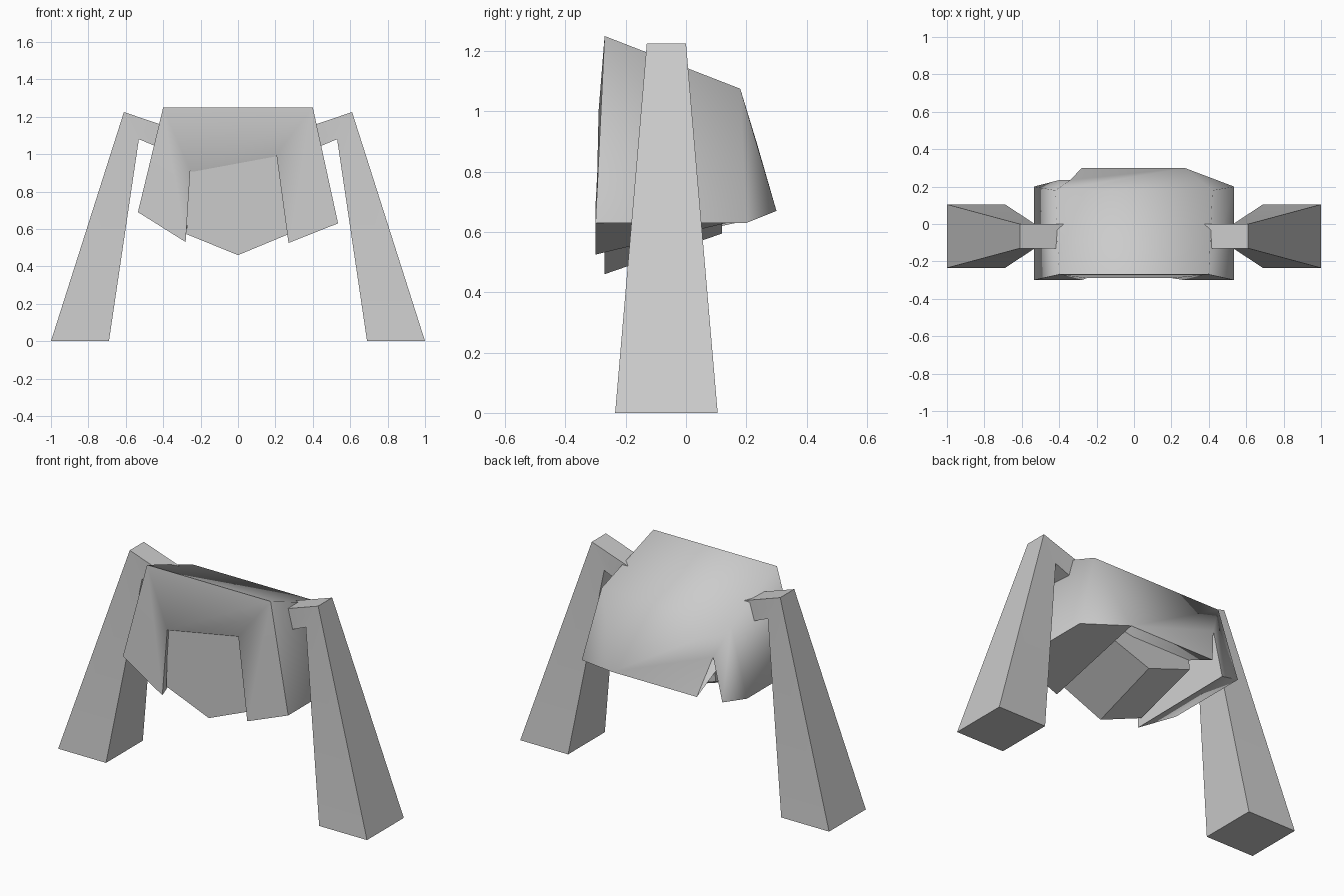
import bpy
import bmesh
from math import radians

cube = bpy.data.objects.get("Cube")
if cube:
    bpy.data.objects.remove(cube)

GREY = (0.6, 0.6, 0.6, 1)
grey = bpy.data.materials.new("plain_grey")
grey.use_nodes = True
grey.diffuse_color = GREY
grey.node_tree.nodes["Principled BSDF"].inputs["Base Color"].default_value = GREY


def make_object(name, points, faces, smooth_angle):
    """Build a closed solid from named corner points and faces that list them."""
    bm = bmesh.new()
    verts = {key: bm.verts.new(co) for key, co in points.items()}
    for face in faces:
        bm.faces.new([verts[key] for key in face])
    bmesh.ops.recalc_face_normals(bm, faces=bm.faces)
    mesh = bpy.data.meshes.new(name)
    bm.to_mesh(mesh)
    bm.free()
    mesh.materials.append(grey)
    obj = bpy.data.objects.new(name, mesh)
    bpy.context.collection.objects.link(obj)
    bpy.ops.object.select_all(action='DESELECT')
    obj.select_set(True)
    bpy.context.view_layer.objects.active = obj
    bpy.ops.object.shade_smooth_by_angle(angle=radians(smooth_angle))
    return obj


def bridge(front, back):
    """Side faces joining two matching rings of corner names."""
    n = len(front)
    return [(front[i], front[(i + 1) % n], back[(i + 1) % n], back[i]) for i in range(n)]


# Torso: wedge-shaped shell with an arch opening at the front and below
torso_points = {
    "front_top_l": (0.40, -0.27, 1.25), "front_top_r": (-0.40, -0.27, 1.25),
    "front_side_l": (0.535, -0.30, 0.63), "front_side_r": (-0.535, -0.30, 0.69),
    "front_foot_l": (0.27, -0.30, 0.525), "front_foot_r": (-0.28, -0.30, 0.53),
    "front_arch_l": (0.205, -0.29, 1.0), "front_arch_r": (-0.255, -0.29, 0.915),
    "back_top_l": (0.42, 0.18, 1.075), "back_top_r": (-0.42, 0.18, 1.075),
    "back_side_l": (0.535, 0.20, 0.63), "back_side_r": (-0.535, 0.20, 0.69),
    "back_foot_l": (0.27, 0.30, 0.67), "back_foot_r": (-0.40, 0.235, 0.645),
    "back_arch_r": (-0.34, 0.235, 0.895), "back_lip_r": (-0.28, 0.30, 0.67),
}
torso_faces = [
    # front
    ("front_top_l", "front_top_r", "front_arch_r", "front_arch_l"),
    ("front_top_l", "front_arch_l", "front_foot_l", "front_side_l"),
    ("front_top_r", "front_side_r", "front_foot_r", "front_arch_r"),
    # back
    ("back_top_l", "back_top_r", "back_arch_r", "back_lip_r", "back_foot_l"),
    ("back_top_l", "back_foot_l", "back_side_l"),
    ("back_top_r", "back_side_r", "back_foot_r", "back_arch_r"),
    # top and flanks
    ("front_top_l", "back_top_l", "back_top_r", "front_top_r"),
    ("front_top_l", "front_side_l", "back_side_l", "back_top_l"),
    ("front_top_r", "back_top_r", "back_side_r", "front_side_r"),
    # undersides
    ("front_side_l", "front_foot_l", "back_foot_l", "back_side_l"),
    ("front_side_r", "back_side_r", "back_foot_r", "front_foot_r"),
    # arch walls and ceiling
    ("front_foot_l", "front_arch_l", "back_foot_l"),
    ("front_foot_r", "back_foot_r", "back_arch_r", "front_arch_r"),
    ("front_arch_l", "front_arch_r", "back_arch_r", "back_lip_r", "back_foot_l"),
]
make_object("torso", torso_points, torso_faces, 80)

# Belly block: pentagonal prism seated in the arch, rising toward the back
block_points = {}
for end, y, tip, corner, top in (("front", -0.27, 0.46, 0.572, 1.05),
                                 ("back", 0.12, 0.595, 0.69, 0.98)):
    outline = ((0, tip), (0.27, corner), (0.23, top), (-0.26, top), (-0.275, corner))
    for i, (x, z) in enumerate(outline):
        block_points[end, i] = (x, y, z)
block_front = [("front", i) for i in range(5)]
block_back = [("back", i) for i in range(5)]
make_object("belly_block", block_points,
            [block_front, block_back] + bridge(block_front, block_back), 30)

# Arms: bent bar, thin at the shoulder and flaring to a broad square foot
# each corner of the outline is x, z and the y range there
SLIM = (-0.13, 0.0)
WIDE = (-0.235, 0.105)
arm_outline = (
    (1.0, 0, WIDE), (0.61, 1.225, SLIM), (0.375, 1.145, SLIM),
    (0.41, 1.03, SLIM), (0.53, 1.08, SLIM), (0.69, 0, WIDE),
)
for name, side in (("left_arm", 1), ("right_arm", -1)):
    arm_points = {}
    for i, (x, z, depth) in enumerate(arm_outline):
        for end, y in zip(("front", "back"), depth):
            arm_points[end, i] = (side * x, y, z)
    ring_front = [("front", i) for i in range(6)]
    ring_back = [("back", i) for i in range(6)]
    arm_faces = bridge(ring_front, ring_back)
    for ring in (ring_front, ring_back):
        arm_faces.append([ring[i] for i in (0, 1, 4, 5)])   # forearm
        arm_faces.append([ring[i] for i in (1, 2, 3, 4)])   # shoulder
    make_object(name, arm_points, arm_faces, 30)
